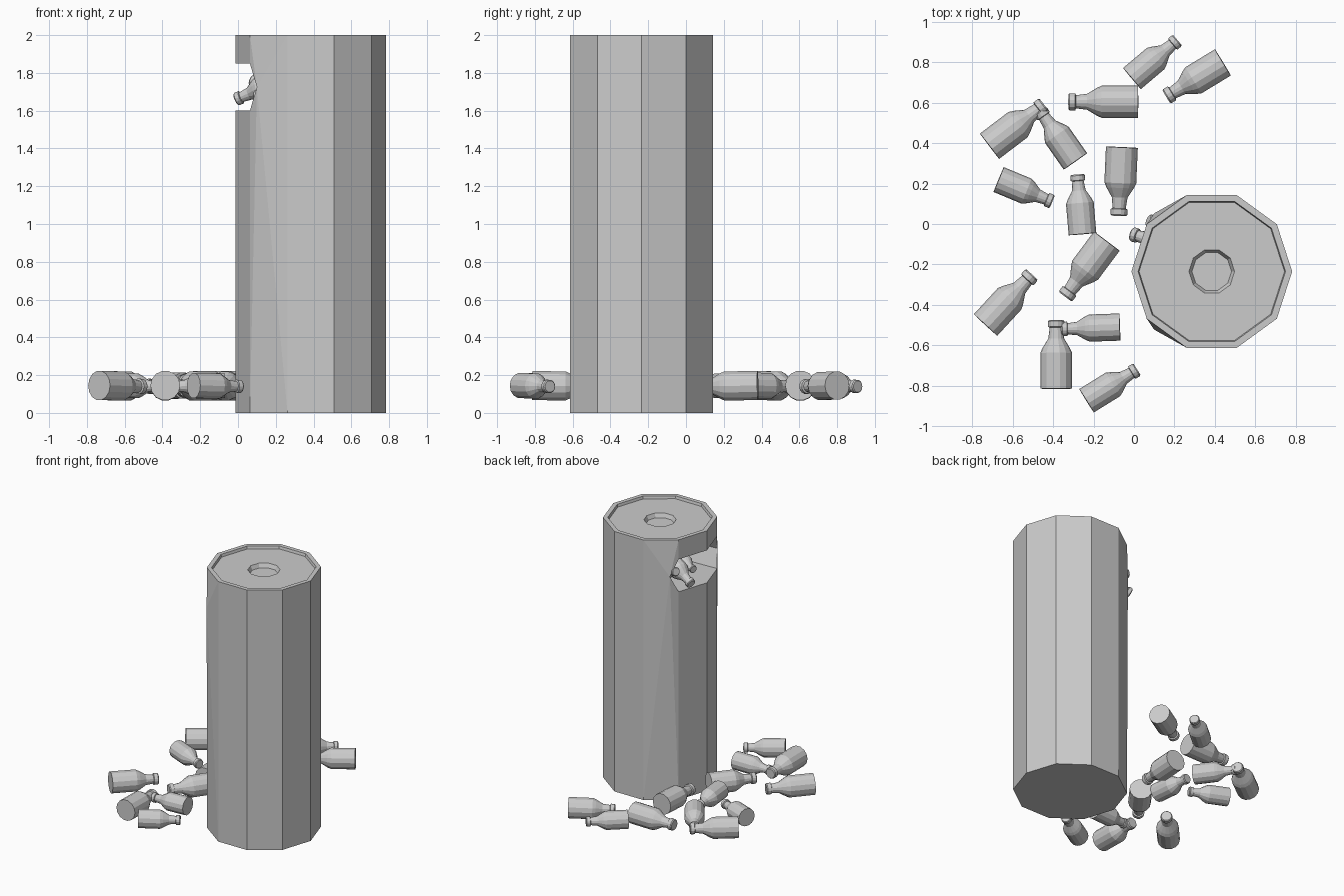
import bpy, bmesh, math
from mathutils import Vector

if "Cube" in bpy.data.objects:
    bpy.data.objects.remove(bpy.data.objects["Cube"])

grey = bpy.data.materials.new("plain grey")
grey.use_nodes = True
COLOR = (0.6, 0.6, 0.6, 1)
grey.diffuse_color = COLOR
grey.node_tree.nodes["Principled BSDF"].inputs["Base Color"].default_value = COLOR


def finish(bm, name):
    bmesh.ops.recalc_face_normals(bm, faces=bm.faces)
    mesh = bpy.data.meshes.new(name)
    bm.to_mesh(mesh)
    bm.free()
    mesh.materials.append(grey)
    obj = bpy.data.objects.new(name, mesh)
    bpy.context.collection.objects.link(obj)
    return obj


def ring(bm, r, z, n, cx=0, cy=0):
    return [bm.verts.new((cx + r * math.cos(math.tau * i / n),
                          cy + r * math.sin(math.tau * i / n), z)) for i in range(n)]


def bridge(bm, a, b):
    n = len(a)
    for i in range(n):
        j = (i + 1) % n
        bm.faces.new((a[i], a[j], b[j], b[i]))


# Ten-sided column with a broken opening on the -x side
CX, CY, R, N = 0.385, -0.235, 0.398, 10
LOW, HIGH = 1.6, 1.85
bm = bmesh.new()
base = ring(bm, R, 0, N, CX, CY)
top = ring(bm, R, 2, N, CX, CY)
bm.faces.new(base)
lo = {k: bm.verts.new((base[k].co.x, base[k].co.y, LOW)) for k in (4, 5, 6)}
hi = {k: bm.verts.new((base[k].co.x, base[k].co.y, HIGH)) for k in (4, 5, 6)}
tips = {4: bm.verts.new((0.1, CY + 0.288, 1.725)),
        6: bm.verts.new((0.1, CY - 0.288, 1.725))}
for k in range(N):
    j = (k + 1) % N
    if k in (4, 5):
        bm.faces.new((base[k], base[j], lo[j], lo[k]))
        bm.faces.new((hi[k], hi[j], top[j], top[k]))
    elif k not in (3, 6):
        bm.faces.new((base[k], base[j], top[j], top[k]))

# Neighbouring panels bend out to the torn corner of the opening
for near, far in ((4, 3), (6, 7)):
    path = [lo[near], base[near], base[far], top[far], top[near], hi[near]]
    for a, b in zip(path, path[1:]):
        bm.faces.new((tips[near], a, b))

# Pocket behind the opening
loop = [hi[5], hi[4], tips[4], lo[4], lo[5], lo[6], tips[6], hi[6]]
back = [bm.verts.new((0.34, CY + (v.co.y - CY) * 0.95, v.co.z)) for v in loop]
bridge(bm, loop, back)
bm.faces.new(back)

# Recessed lid and round well in the top
previous = top
for r, z in ((0.365, 2), (0.36, 1.98), (0.113, 1.98), (0.098, 1.95)):
    current = ring(bm, r, z, N, CX, CY)
    bridge(bm, previous, current)
    previous = current
bm.faces.new(previous)
finish(bm, "column")

# Bottle profile: radius and distance from the base, for a unit length
PROFILE = ((0.232, 0), (0.232, 0.52), (0.2, 0.59), (0.115, 0.73), (0.095, 0.89),
           (0.122, 0.9), (0.122, 0.98), (0.105, 1))


def bottle(name, start, end):
    start, end = Vector(start), Vector(end)
    axis = end - start
    length = axis.length
    bm = bmesh.new()
    rings = [ring(bm, r * length, h * length, 14) for r, h in PROFILE]
    for a, b in zip(rings, rings[1:]):
        bridge(bm, a, b)
    bm.faces.new(rings[0])
    bm.faces.new(rings[-1])
    obj = finish(bm, name)
    obj.rotation_mode = 'QUATERNION'
    obj.rotation_quaternion = axis.to_track_quat('Z', 'Y')
    obj.location = start


# Bottles scattered on the ground: base x, y and mouth x, y
SCATTERED = (
    (-0.01, 0.72, 0.215, 0.91), (0.44, 0.80, 0.16, 0.63), (0.02, 0.605, -0.325, 0.605),
    (-0.715, 0.385, -0.445, 0.59), (-0.29, 0.31, -0.465, 0.56), (-0.67, 0.22, -0.405, 0.11),
    (-0.255, -0.05, -0.28, 0.245), (-0.06, 0.38, -0.075, 0.04), (-0.135, -0.085, -0.34, -0.36),
    (-0.735, -0.50, -0.505, -0.25), (-0.07, -0.51, -0.36, -0.52), (-0.385, -0.815, -0.385, -0.475),
    (-0.235, -0.875, 0.015, -0.72))
for i, (x0, y0, x1, y1) in enumerate(SCATTERED):
    bottle(f"ground_bottle_{i + 1}", (x0, y0, 0.145), (x1, y1, 0.14))

# Bottles piled in the opening
PILED = (((0.25, -0.13, 1.77), (-0.01, -0.05, 1.66)),
         ((0.3, -0.08, 1.68), (0.07, 0.02, 1.76)),
         ((0.3, -0.32, 1.69), (0.09, -0.22, 1.68)))
for i, (start, end) in enumerate(PILED):
    bottle(f"piled_bottle_{i + 1}", start, end)
